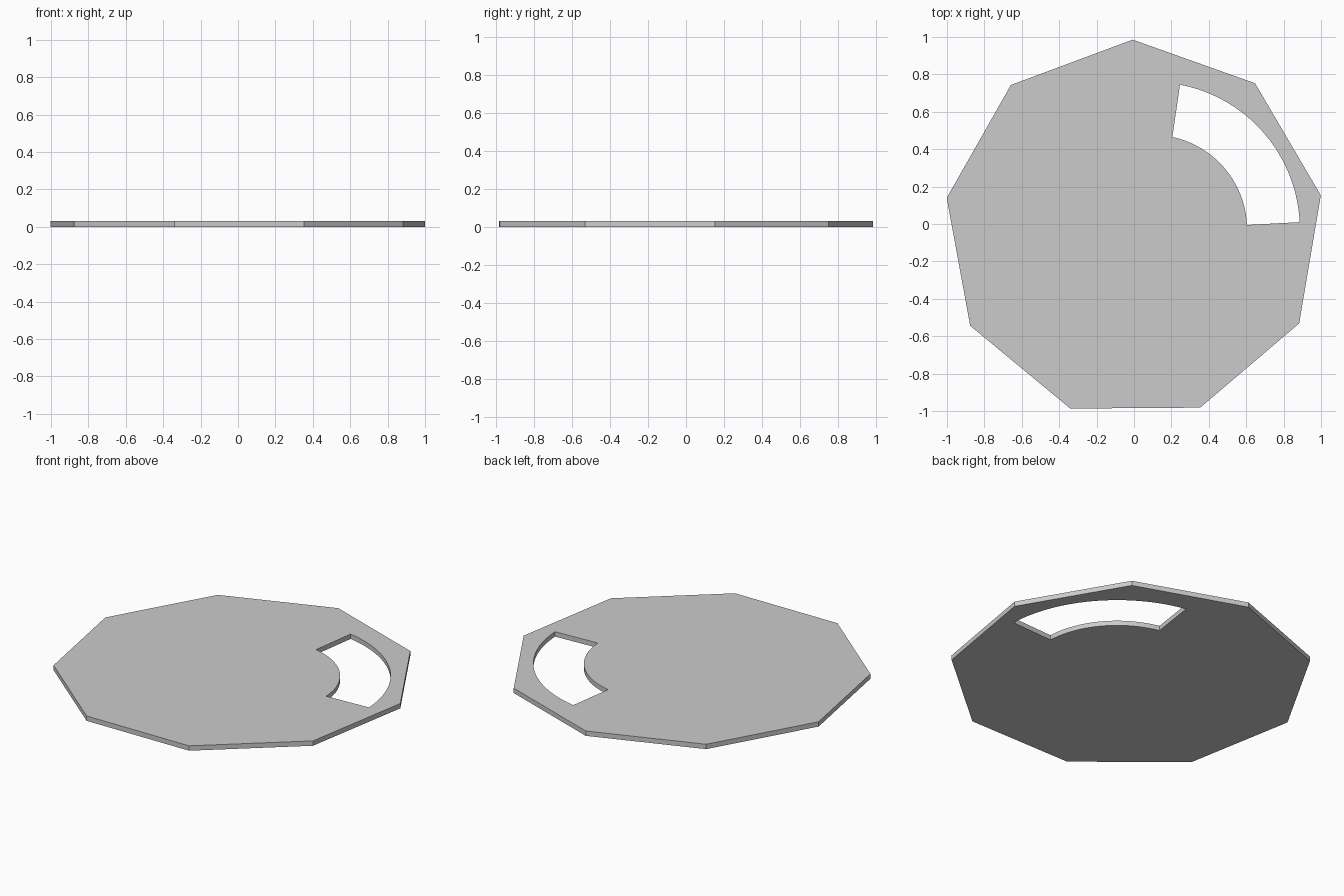
import bpy, bmesh
from math import cos, sin, radians

if "Cube" in bpy.data.objects:
    bpy.data.objects.remove(bpy.data.objects["Cube"])

THICK = 0.03


def polar(cx, cy, r, deg):
    return (cx + r * cos(radians(deg)), cy + r * sin(radians(deg)))


# Nine-sided outline, turned very slightly
outline = [polar(0, -0.03, 1.0155, 90.4 + 40 * i) for i in range(9)]

# Curved slot: outer arc out, inner arc back
N = 20
cx, cy = 0.098, -0.03
slot = [polar(cx, cy, 0.789, 2.9 + (79.2 - 2.9) * i / N) for i in range(N + 1)]
slot += [polar(cx, cy, 0.507, 77.8 + (2.8 - 77.8) * i / N) for i in range(N + 1)]

# Fill between the two loops, then extrude to thickness
bm = bmesh.new()
for loop in (outline, slot):
    vs = [bm.verts.new((x, y, 0)) for x, y in loop]
    for a, b in zip(vs, vs[1:] + vs[:1]):
        bm.edges.new((a, b))
bmesh.ops.triangle_fill(bm, use_beauty=True, edges=bm.edges[:])
ext = bmesh.ops.extrude_face_region(bm, geom=bm.faces[:], use_keep_orig=True)
top = [g for g in ext["geom"] if isinstance(g, bmesh.types.BMVert)]
bmesh.ops.translate(bm, verts=top, vec=(0, 0, THICK))
bmesh.ops.recalc_face_normals(bm, faces=bm.faces[:])

mesh = bpy.data.meshes.new("slotted_plate")
bm.to_mesh(mesh)
bm.free()
plate = bpy.data.objects.new("slotted_plate", mesh)
bpy.context.collection.objects.link(plate)
